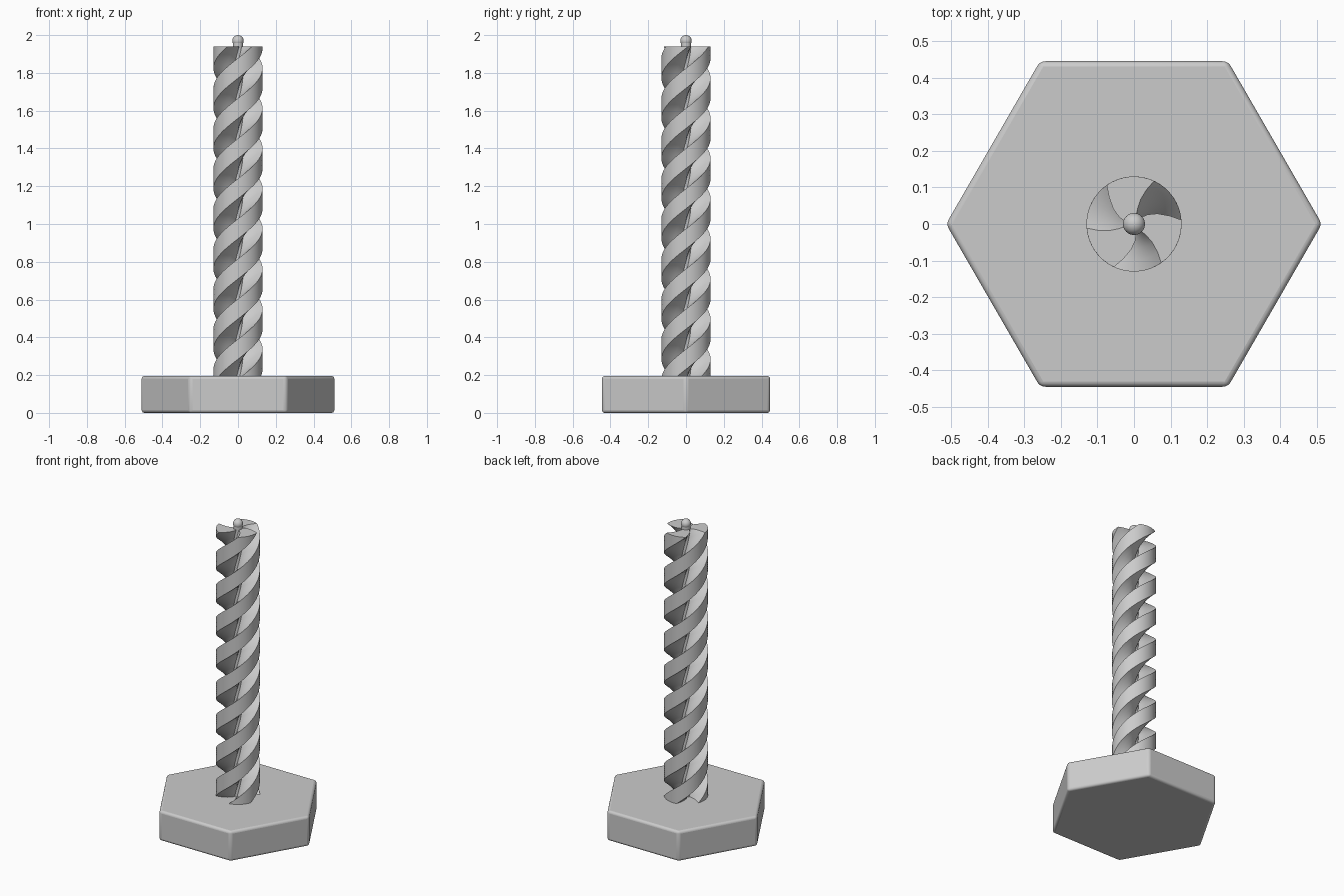
import bpy, bmesh
from math import radians, cos, sin

cube = bpy.data.objects.get("Cube")
if cube:
    bpy.data.objects.remove(cube, do_unlink=True)

BASE_TOP, BLADE_TOP, BALL_Z = 0.195, 1.94, 1.97
PITCH = 0.6375      # height of one full turn
SLICES = 200

grey = bpy.data.materials.new("plain_grey")
grey.use_nodes = True
colour = (0.6, 0.6, 0.6, 1)
grey.diffuse_color = colour
grey.node_tree.nodes["Principled BSDF"].inputs["Base Color"].default_value = colour


def finish(obj, name, angle=35):
    obj.name = obj.data.name = name
    obj.data.materials.append(grey)
    bpy.ops.object.select_all(action='DESELECT')
    obj.select_set(True)
    bpy.context.view_layer.objects.active = obj
    bpy.ops.object.shade_smooth_by_angle(angle=radians(angle))
    return obj


# Hexagonal base with softened edges
bpy.ops.mesh.primitive_cylinder_add(vertices=6, radius=0.514, depth=BASE_TOP,
                                    location=(0, 0, BASE_TOP / 2),
                                    rotation=(0, 0, radians(30)))
base = bpy.context.object
bpy.ops.object.transform_apply(location=False, rotation=True, scale=False)
bevel = base.modifiers.new("soft_edges", 'BEVEL')
bevel.width = 0.015
bevel.segments = 4
finish(base, "hex_base")

# Central rod and its ball tip
bpy.ops.mesh.primitive_cylinder_add(vertices=32, radius=0.027, depth=BALL_Z - 0.1,
                                    location=(0, 0, (BALL_Z + 0.1) / 2))
finish(bpy.context.object, "centre_rod")
bpy.ops.mesh.primitive_uv_sphere_add(segments=32, ring_count=16, radius=0.03,
                                     location=(0, 0, BALL_Z))
finish(bpy.context.object, "ball_tip")

# Blade outline as (radius, degrees): trailing side, outer arc, leading side
trailing = [(0.024, -45), (0.045, -43), (0.07, -45), (0.1, -50)]
outer = [(0.13, -55 + 60 * i / 8) for i in range(9)]
leading = [(0.1, 13), (0.07, 24), (0.045, 35), (0.024, 45)]
section = [(r, a + 120 * k) for k in range(3) for r, a in trailing + outer + leading]

# Three spiral blades, twisted up from inside the base
bm = bmesh.new()
rings = []
bottom = BASE_TOP - 0.03
for s in range(SLICES + 1):
    z = bottom + (BLADE_TOP - bottom) * s / SLICES
    turn = 360 * (z - BLADE_TOP) / PITCH
    rings.append([bm.verts.new((r * cos(radians(a + turn)),
                                r * sin(radians(a + turn)), z))
                  for r, a in section])
n = len(section)
for low, high in zip(rings, rings[1:]):
    for i in range(n):
        j = (i + 1) % n
        bm.faces.new((low[i], low[j], high[j], high[i]))
bm.faces.new(rings[-1])
bm.faces.new(rings[0][::-1])
bmesh.ops.recalc_face_normals(bm, faces=bm.faces)
mesh = bpy.data.meshes.new("spiral_blades")
bm.to_mesh(mesh)
bm.free()
blades = bpy.data.objects.new("spiral_blades", mesh)
bpy.context.collection.objects.link(blades)
finish(blades, "spiral_blades")
